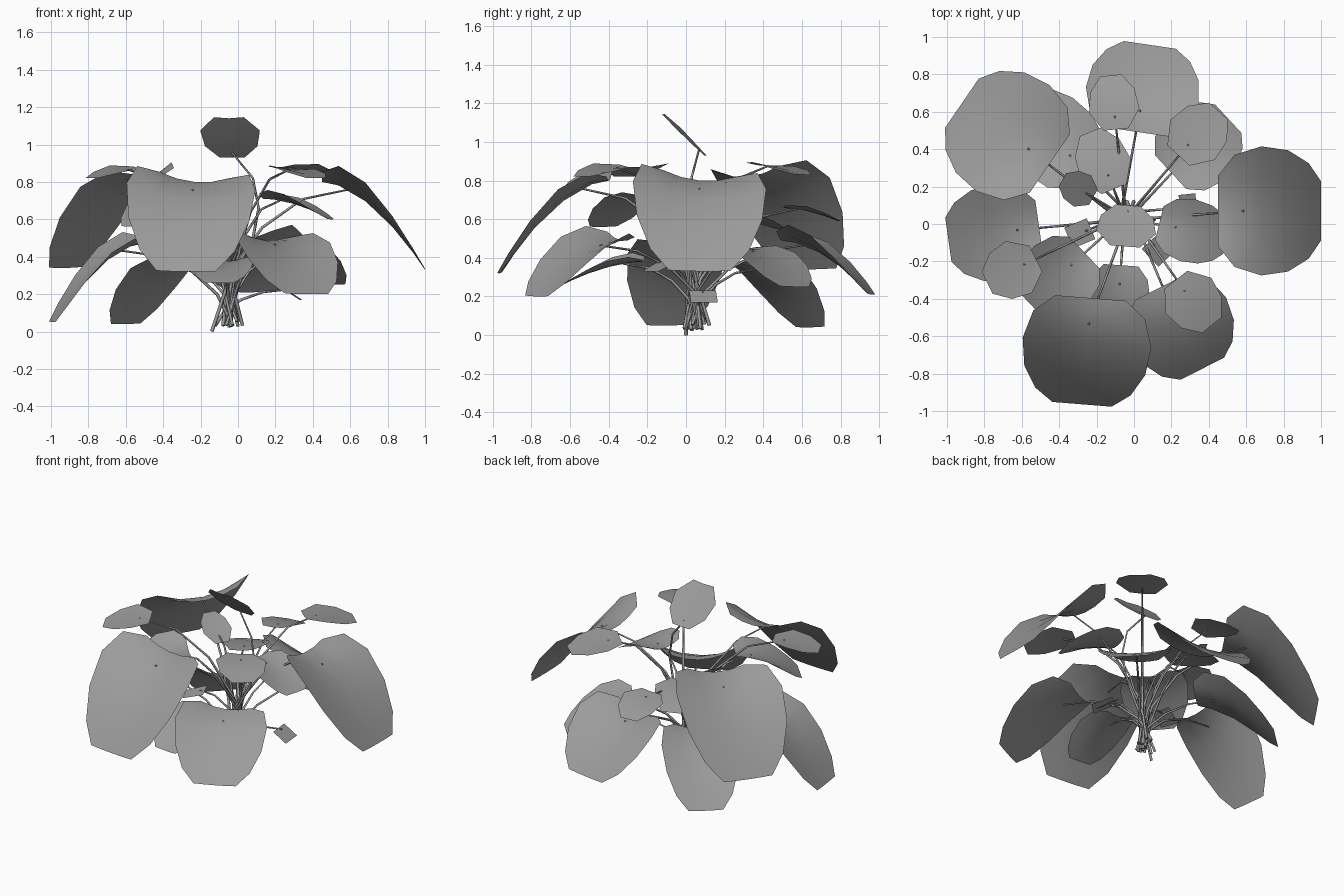
import bpy, bmesh, math, random
from mathutils import Vector

if "Cube" in bpy.data.objects:
    bpy.data.objects.remove(bpy.data.objects["Cube"])

random.seed(4)
BASE = Vector((-0.05, 0.05, 0.03))      # root of the clump

GREY = bpy.data.materials.new('plant_grey')
GREY.diffuse_color = (.33, .33, .33, 1)
GREY.use_nodes = True
GREY.node_tree.nodes["Principled BSDF"].inputs["Base Color"].default_value = GREY.diffuse_color

# outline stations: (distance along the blade, share of half width)
BIG = [(0, .55), (.16, .87), (.42, 1), (.68, .94), (.88, .74), (1, .46)]
SMALL = [(0, .5), (.35, 1), (.72, .88), (1, .42)]
SQUARE = [(0, 1), (1, 1)]


def stem(name, end, base=None, via=None):
    """Thin four-sided stalk that rises steeply, then arches out to the leaf."""
    if base is None:
        out = (end - BASE).xy.normalized()
        base = BASE + Vector((-out.x * .05 + random.uniform(-.04, .04),
                              -out.y * .05 + random.uniform(-.04, .04), random.uniform(-.01, .03)))
    if via is None:
        pts = [base]
        for h, v in ((.14, .42), (.36, .72), (.66, .93), (1, 1)):
            pts.append(Vector((base.x + (end.x - base.x) * h,
                               base.y + (end.y - base.y) * h,
                               base.z + (end.z - base.z) * v)))
    else:
        pts = [base] + via + [end]
    cu = bpy.data.curves.new(name, 'CURVE')
    cu.dimensions = '3D'
    cu.bevel_depth = .010
    cu.bevel_resolution = 0
    cu.use_fill_caps = True
    cu.materials.append(GREY)
    sp = cu.splines.new('POLY')
    sp.points.add(len(pts) - 1)
    for i, p in enumerate(pts):
        sp.points[i].co = (*p, 1)
        sp.points[i].radius = 1 - .5 * i / (len(pts) - 1)
    bpy.context.collection.objects.link(bpy.data.objects.new(name, cu))


def leaf(name, center, length, width, z0, z1, shape=BIG, direction=None,
         bend=1.75, cup=.36, tilt=.09, attach=.25, base=None, via=None):
    """Single-sheet cupped blade drooping from z0 (inner edge) to z1 (tip), plus its stem."""
    c = Vector((*center, 0))
    d = Vector((*direction, 0)) if direction else Vector((c.x - BASE.x, c.y - BASE.y, 0))
    d.normalize()
    side = Vector((-d.y, d.x, 0))
    across = {6: 5, 4: 3, 2: 2}[len(shape)]

    def point(t, u):
        p = c + d * (t - .5) * length + side * u * width / 2
        lift = (cup * u * u - tilt * u) * (1 - .85 * t)
        p.z = z0 + (z1 - z0) * t ** bend + lift * width / 2
        return p

    bm = bmesh.new()
    rows = []
    for t, w in shape:
        rows.append([bm.verts.new(point(t, w * (2 * j / (across - 1) - 1)))
                     for j in range(across)])
    for a, b in zip(rows, rows[1:]):
        for j in range(across - 1):
            bm.faces.new((a[j], b[j], b[j + 1], a[j + 1]))
    bmesh.ops.recalc_face_normals(bm, faces=bm.faces)
    if sum(f.normal.z for f in bm.faces) < 0:
        bmesh.ops.reverse_faces(bm, faces=bm.faces)
    for f in bm.faces:
        f.smooth = True
    me = bpy.data.meshes.new(name)
    bm.to_mesh(me)
    bm.free()
    me.materials.append(GREY)
    bpy.context.collection.objects.link(bpy.data.objects.new(name, me))
    stem(name.replace('leaf', 'stem'), point(attach, 0), base, via)


# large upper leaves
leaf('leaf_large_back_left', (-.685, .485), .57, .69, .82, .34)
leaf('leaf_large_right', (.725, .07), .55, .69, .80, .33, direction=(1, 0))
leaf('leaf_large_front', (-.255, -.68), .57, .69, .80, .32, direction=(-.08, -1))

# large lower leaves
leaf('leaf_low_back', (.05, .725), .47, .61, .49, .21)
leaf('leaf_low_left', (-.75, -.05), .49, .52, .47, .05)
leaf('leaf_low_front_right', (.255, -.555), .49, .57, .49, .20)
leaf('leaf_low_back_right', (.35, .42), .42, .45, .45, .25, cup=.25)
leaf('leaf_low_back_left', (-.43, .46), .50, .47, .37, .04)

# middle-sized leaves between the tiers
leaf('leaf_mid_right', (.315, -.04), .37, .34, .71, .60)
leaf('leaf_mid_front_left', (-.41, -.29), .40, .42, .71, .56)
leaf('leaf_mid_front', (-.085, -.43), .42, .34, .38, .26)

# small leaves
leaf('leaf_small_front_left', (-.655, -.25), .29, .31, .87, .82, SMALL, cup=.15)
leaf('leaf_small_front_right', (.32, -.42), .31, .31, .87, .82, SMALL, cup=.15)
leaf('leaf_small_back_right', (.345, .485), .32, .32, .88, .83, SMALL, cup=.12)
leaf('leaf_small_back', (-.11, .65), .29, .27, .66, .59, SMALL, cup=.12)
leaf('leaf_small_back_inner', (-.17, .34), .33, .29, .62, .55, SMALL, cup=.12)
leaf('leaf_small_left_inner', (-.30, .19), .19, .19, .66, .79, SMALL, bend=1, cup=.12, tilt=0)

# top leaf tilting towards the back, on a tall stalk
leaf('leaf_top', (-.04, -.01), .22, .32, 1.14, .93, SMALL, direction=(.08, 1),
     bend=.9, cup=.15, tilt=0, attach=.85, base=Vector((-.14, 0, 0)),
     via=[Vector((-.06, .01, .24)), Vector((.08, .02, .50)), Vector((.11, .02, .66)),
          Vector((.08, .03, .82))])

# sprouting square leaves near the base
leaf('leaf_sprout_left', (-.29, -.05), .13, .12, .40, .36, SQUARE, cup=0)
leaf('leaf_sprout_front', (.13, -.14), .13, .12, .38, .33, SQUARE, cup=0)
leaf('leaf_sprout_right', (.29, .09), .09, .14, .23, .17, SQUARE, direction=(1, .1), cup=0, tilt=0)
